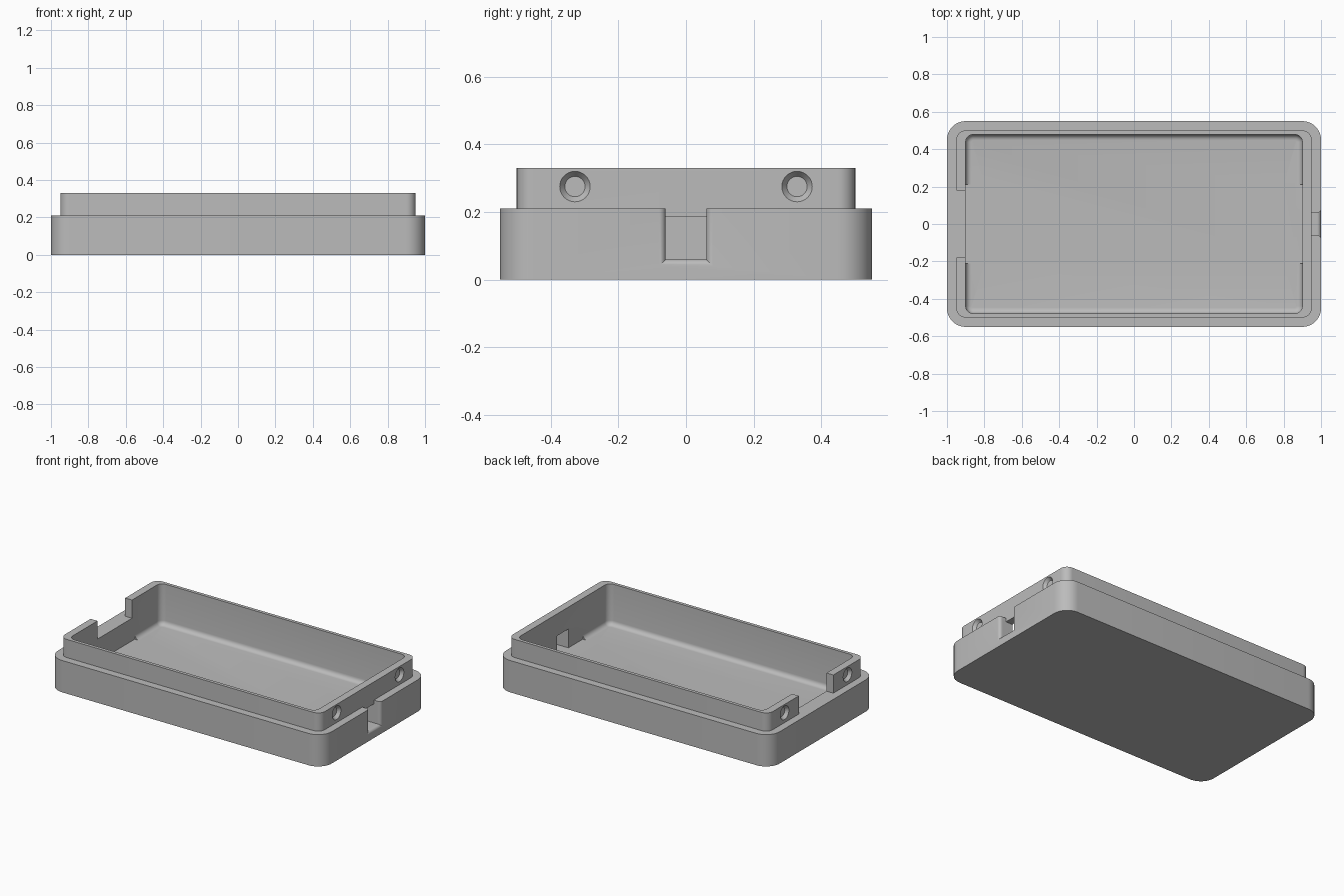
import bpy, bmesh, math

if "Cube" in bpy.data.objects:
    bpy.data.objects.remove(bpy.data.objects["Cube"], do_unlink=True)

grey = bpy.data.materials.new("plain grey")
grey.use_nodes = True
grey.diffuse_color = (0.5, 0.5, 0.5, 1)
grey.node_tree.nodes["Principled BSDF"].inputs["Base Color"].default_value = (0.5, 0.5, 0.5, 1)


def rounded_rect(hx, hy, r, z, steps=10):
    """Ring of points around a rounded rectangle at height z."""
    ring = []
    for k, (sx, sy) in enumerate([(1, 1), (-1, 1), (-1, -1), (1, -1)]):
        for i in range(steps + 1):
            a = math.pi / 2 * (k + i / steps)
            ring.append((sx * (hx - r) + r * math.cos(a), sy * (hy - r) + r * math.sin(a), z))
    return ring


def loft(name, rings):
    """Closed solid through rings of equal point count."""
    bm = bmesh.new()
    loops = [[bm.verts.new(p) for p in ring] for ring in rings]
    n = len(loops[0])
    for a, b in zip(loops, loops[1:]):
        for i in range(n):
            j = (i + 1) % n
            bm.faces.new((a[i], a[j], b[j], b[i]))
    bm.faces.new(loops[0][::-1])
    bm.faces.new(loops[-1])
    bmesh.ops.recalc_face_normals(bm, faces=bm.faces)
    mesh = bpy.data.meshes.new(name)
    bm.to_mesh(mesh)
    bm.free()
    mesh.materials.append(grey)
    obj = bpy.data.objects.new(name, mesh)
    bpy.context.collection.objects.link(obj)
    return obj


def section(x, hy, z0, z1):
    return [(x, -hy, z0), (x, hy, z0), (x, hy, z1), (x, -hy, z1)]


def circle(x, y, z, r, n=32):
    return [(x, y + r * math.cos(2 * math.pi * i / n), z + r * math.sin(2 * math.pi * i / n))
            for i in range(n)]


def cut(target, cutter):
    mod = target.modifiers.new("cut", "BOOLEAN")
    mod.operation = "DIFFERENCE"
    mod.solver = "EXACT"
    mod.object = cutter
    bpy.context.view_layer.objects.active = target
    bpy.ops.object.modifier_apply(modifier=mod.name)
    bpy.data.objects.remove(cutter, do_unlink=True)


# Tray: outer wall, stepped lip, cavity with a filleted floor
FLOOR, STEP, TOP = 0.06, 0.21, 0.33
IN_X, IN_Y, FILLET = 0.9, 0.478, 0.03
rings = [
    rounded_rect(1, 0.55, 0.1, 0),
    rounded_rect(1, 0.55, 0.1, STEP),
    rounded_rect(0.95, 0.5, 0.05, STEP),
    rounded_rect(0.95, 0.5, 0.05, TOP),
    rounded_rect(IN_X, IN_Y, 0.04, TOP),
]
for i in range(7):
    a = math.pi / 2 * i / 6
    d = FILLET * (1 - math.cos(a))
    rings.append(rounded_rect(IN_X - d, IN_Y - d, 0.04 - d, FLOOR + FILLET * (1 - math.sin(a))))
tray = loft("tray", rings)

# Wide gap in the lip at one end
cut(tray, loft("lip_gap", [section(-0.97, 0.18, STEP, 0.4), section(-0.85, 0.18, STEP, 0.4)]))

# Square ends of the floor, where the fillet is relieved
for s in (-1, 1):
    cut(tray, loft("floor_relief", [section(s * 0.8, 0.21, FLOOR, 0.1),
                                    section(s * (IN_X + 0.001), 0.21, FLOOR, 0.1)]))

# Port opening through the other end wall
cut(tray, loft("port_opening", [section(0.85, 0.06, FLOOR, 0.185), section(0.97, 0.06, FLOOR, 0.185)]))

# Open notch outside the port, with a rounded outer edge
R = 0.02
notch = [section(0.95, 0.06, FLOOR, 0.3)]
for i in range(7):
    a = math.pi / 2 * i / 6
    d = R * (1 - math.cos(a))
    notch.append(section(1 - R + R * math.sin(a), 0.06 + d, FLOOR - d, 0.3))
notch.append(section(1.05, 0.06 + R, FLOOR - R, 0.3))
cut(tray, loft("port_notch", notch))

# Tapered snap dimples on both ends of the lip
for sx in (-1, 1):
    for sy in (-1, 1):
        cut(tray, loft("dimple", [circle(sx * 0.93, sy * 0.328, 0.275, 0.03),
                                  circle(sx * 0.95, sy * 0.328, 0.275, 0.045),
                                  circle(sx * 0.96, sy * 0.328, 0.275, 0.0525)]))

# Smooth the rounded corners, keep the edges sharp
bpy.ops.object.select_all(action="DESELECT")
tray.select_set(True)
bpy.context.view_layer.objects.active = tray
bpy.ops.object.shade_smooth_by_angle(angle=math.radians(30))
